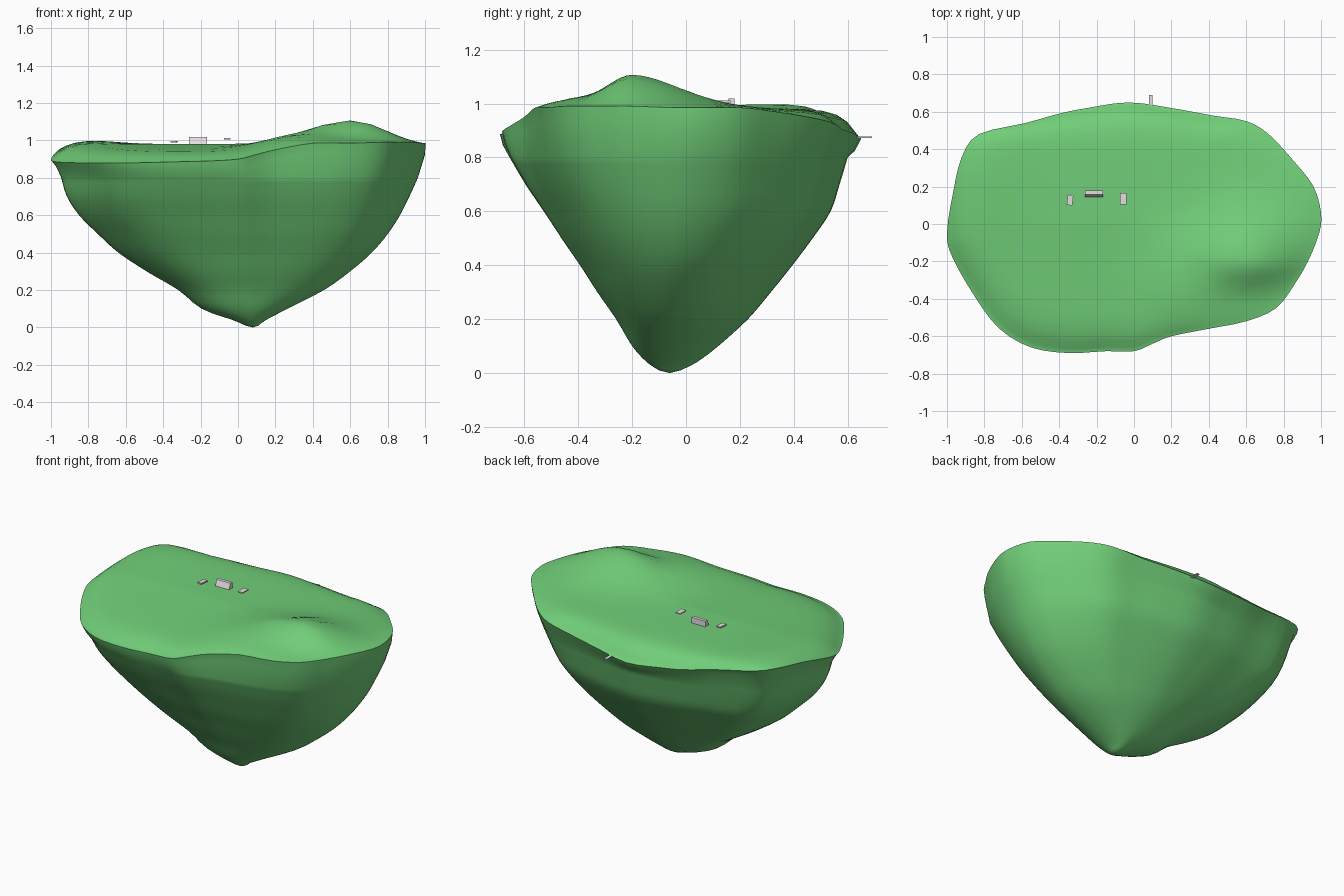
import bpy, bmesh, math
from mathutils import Vector

if "Cube" in bpy.data.objects:
    bpy.data.objects.remove(bpy.data.objects["Cube"])


def material(name, col):
    m = bpy.data.materials.new(name)
    m.diffuse_color = (*col, 1)
    m.use_nodes = True
    m.node_tree.nodes["Principled BSDF"].inputs["Base Color"].default_value = m.diffuse_color
    return m


green = material("grass green", (0.165, 0.62, 0.19))
pale = material("pale stone", (0.84, 0.75, 0.8))


def smooth(pts, n, closed):
    """Catmull-Rom interpolation, n samples per span."""
    out, c = [], len(pts)
    for i in range(c if closed else c - 1):
        ids = [(i + k) % c if closed else min(max(i + k, 0), c - 1) for k in (-1, 0, 1, 2)]
        a, b, d, e = (Vector(pts[k]) for k in ids)
        for j in range(n):
            t = j / n
            out.append(0.5 * (2 * b + (d - a) * t + (2 * a - 5 * b + 4 * d - e) * t * t
                              + (3 * b - a - 3 * d + e) * t ** 3))
    if not closed:
        out.append(Vector(pts[-1]))
    return out


# Rim of the island (x, y, z), counter-clockwise from the right end
rim = smooth([
    (1.0, .06, .985), (.96, .2, .985), (.86, .33, .97), (.72, .48, .945), (.6, .55, .925),
    (.42, .58, .905), (.2, .62, .89), (-.03, .65, .87), (-.25, .62, .885), (-.4, .59, .9),
    (-.58, .54, .93), (-.83, .48, .965), (-.92, .36, .965), (-.965, .18, .945), (-1.0, -.05, .9),
    (-.97, -.18, .885), (-.85, -.39, .88), (-.72, -.56, .88), (-.55, -.66, .88),
    (-.35, -.69, .885), (-.15, -.68, .89), (0, -.68, .9), (.1, -.64, .925), (.2, -.6, .95),
    (.4, -.56, .985), (.6, -.52, .985), (.76, -.45, .99), (.86, -.32, .99), (.93, -.2, .99),
    (.99, -.05, .985)], 3, True)

# Underside extents by height: z, left x, right x, front y, back y
levels = smooth([
    (.8, -.945, .96, -.655, .6), (.7, -.915, .915, -.597, .57), (.6, -.85, .865, -.53, .537),
    (.5, -.75, .8, -.465, .47), (.4, -.64, .715, -.395, .395), (.3, -.49, .6, -.33, .315),
    (.2, -.32, .46, -.26, .23), (.1, -.195, .265, -.2, .12), (.04, -.03, .15, -.145, .04),
    (.01, .04, .11, -.1, -.02)], 3, False)


def step(t):
    return 1 / (1 + math.exp(-12 * t))


def ground(x, y):
    """Height of the grassy top: plateau, one steep-fronted hill, low swells."""
    sy = .13 if y < -.2 else .26
    hill = .105 * math.exp(-((x - .62) / .25) ** 2 - ((y + .2) / sy) ** 2)
    shelf = .035 * math.exp(-((x - .3) / .25) ** 2 - ((y + .32) / .22) ** 2)
    left = .022 * math.exp(-((x + .82) / .22) ** 2 - ((y - .32) / .3) ** 2)
    right = .018 * step(x - .2) * step(.1 - y)
    front = .04 * step(.15 - x) * max(0, -y / .6)
    return .98 + hill + shelf + left + right - front


def edge_power(x, y):
    """How gently the top falls to the rim: softer at front left and back."""
    if y < 0:
        return 1.15 - y * (.3 + .9 * step(.15 - x))
    return 1.15 + y * (.7 - 1.3 * step(-.45 - x))


def section(p, lv):
    """Rim outline squeezed to one level, rounder towards the tip."""
    z, xl, xr, yf, yb = lv
    u, v = p.x, p.y / (.69 if p.y < 0 else .65)
    w = min(1, max(0, 1.0 - z))
    r = w ** ((2.6 if v < 0 else 2.2) if u < 0 else (.8 if v < 0 else 1.3))
    k = 1 - r + r / math.hypot(u, v)
    u, v = u * k, v * k
    cx, cy = .08 * w, -.06 * w
    return (cx + u * (xr - cx if u > 0 else cx - xl),
            cy + v * (yb - cy if v > 0 else cy - yf), z)


# Island body: rings from the top centre, over the rim, down to the tip
bm = bmesh.new()
rings = []
for s, blend in ((.1, 1), (.25, 1), (.4, 1), (.55, 1), (.68, .99), (.78, .96), (.86, .87),
                 (.92, .7), (.965, .4), (.99, .13)):
    ring = []
    for p in rim:
        x, y = p.x * s, p.y * s
        ring.append((x, y, p.z + (ground(x, y) - p.z) * blend ** edge_power(p.x, p.y)))
    rings.append(ring)
rings.append([tuple(p) for p in rim])
rings.append([(p.x * (.987 + .011 * p.x), p.y * (.985 if p.y < 0 else .965),
               p.z - .045 - .015 * p.x) for p in rim])
rings += [[section(p, lv) for p in rim] for lv in levels]
rows = [[bm.verts.new(c) for c in r] for r in rings]
n = len(rim)
for a, b in zip(rows, rows[1:]):
    for i in range(n):
        j = (i + 1) % n
        bm.faces.new((a[i], b[i], b[j], a[j]))
for row, c in ((rows[0], (0, 0, ground(0, 0))), (rows[-1], (.08, -.06, 0))):
    tip = bm.verts.new(c)
    for i in range(n):
        bm.faces.new((row[i], row[(i + 1) % n], tip))
bmesh.ops.recalc_face_normals(bm, faces=bm.faces)
mesh = bpy.data.meshes.new("island")
bm.to_mesh(mesh)
bm.free()
island = bpy.data.objects.new("island", mesh)
bpy.context.collection.objects.link(island)
mesh.materials.append(green)
bpy.context.view_layer.objects.active = island
island.select_set(True)
bpy.ops.object.shade_smooth_by_angle(angle=math.radians(40))


def slab(name, loc, size, rot=(0, 0, 0)):
    bpy.ops.mesh.primitive_cube_add(size=1, location=loc, rotation=rot)
    o = bpy.context.object
    o.name = name
    o.scale = size
    o.data.materials.append(pale)
    return o


# Small stone slabs on the plateau and one jutting from the back rim
slab("left_slab", (-.342, .128, .993), (.03, .055, .008), (0, 0, -.12))
slab("right_slab", (-.058, .135, 1.008), (.034, .06, .007))
slab("back_slab", (.09, .655, .875), (.02, .07, .006))
bar = slab("middle_bar", (-.214, .162, 1.0), (.098, .036, .036))
for v in bar.data.vertices:  # lean the front face back
    if v.co.y < 0 and v.co.z > 0:
        v.co.y += .4
